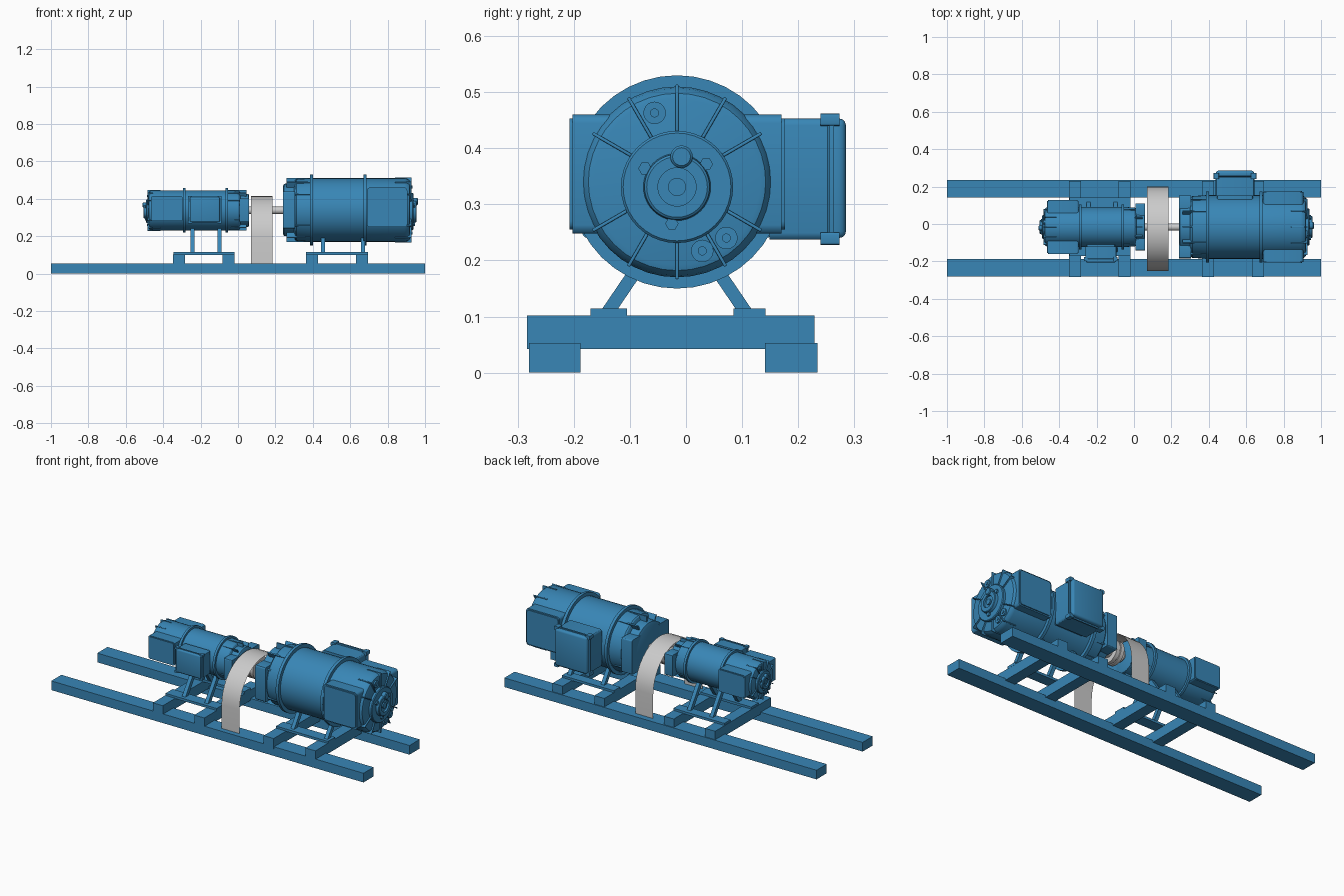
import bpy, bmesh
from math import sin, cos, pi, radians
from mathutils import Matrix, Vector

if "Cube" in bpy.data.objects:
    bpy.data.objects.remove(bpy.data.objects["Cube"])

blue = bpy.data.materials.new("blue_paint")
blue.diffuse_color = (0.04, 0.24, 0.47, 1)
blue.use_nodes = True
blue.node_tree.nodes["Principled BSDF"].inputs["Base Color"].default_value = blue.diffuse_color
I = Matrix.Identity(4)


def finish(name, bm, M=I, mat=blue):
    bmesh.ops.transform(bm, matrix=M, verts=bm.verts)
    bmesh.ops.recalc_face_normals(bm, faces=bm.faces)
    me = bpy.data.meshes.new(name)
    bm.to_mesh(me)
    bm.free()
    for p in me.polygons:
        p.use_smooth = True
    me.set_sharp_from_angle(angle=radians(30))
    if mat:
        me.materials.append(mat)
    ob = bpy.data.objects.new(name, me)
    bpy.context.collection.objects.link(ob)
    return ob


def box(bm, x, y, z, bevel=0, axis=None, M=I):
    """Box from (min, max) pairs; axis limits the bevel to edges along it."""
    size = [b - a for a, b in (x, y, z)]
    mid = [(a + b) / 2 for a, b in (x, y, z)]
    t = bmesh.new()
    bmesh.ops.create_cube(t, size=1, matrix=Matrix.Translation(mid) @ Matrix.Diagonal((*size, 1)))
    if bevel:
        es = [e for e in t.edges if axis is None
              or abs((e.verts[0].co - e.verts[1].co)[axis]) > 1e-5]
        bmesh.ops.bevel(t, geom=es, offset=bevel, segments=3, profile=0.5, affect='EDGES')
    bmesh.ops.transform(t, matrix=M, verts=t.verts)
    me = bpy.data.meshes.new("tmp")
    t.to_mesh(me)
    t.free()
    bm.from_mesh(me)
    bpy.data.meshes.remove(me)


def lathe(bm, prof, y=0, z=0, n=40):
    """Revolve (x, radius) points about an axis along x, capping both ends."""
    rings = [[bm.verts.new((px, y + r * cos(2 * pi * i / n), z + r * sin(2 * pi * i / n)))
              for i in range(n)] for px, r in prof]
    for a, b in zip(rings, rings[1:]):
        for i in range(n):
            j = (i + 1) % n
            bm.faces.new((a[i], a[j], b[j], b[i]))
    bm.faces.new(rings[0][::-1])
    bm.faces.new(rings[-1])


def rot_x(deg):
    return Matrix.Rotation(radians(deg), 4, 'X')


def motor(name, M, side):
    """Machine along local +x from its drive end; side = half width of vent covers."""
    # casing with two clamp rings
    bm = bmesh.new()
    lathe(bm, [(0, .125), (.006, .14), (.06, .142), (.066, .16), (.072, .165), (.145, .17),
               (.145, .19), (.162, .19), (.162, .17), (.43, .17), (.43, .19), (.447, .19),
               (.447, .17), (.65, .17), (.665, .167), (.677, .158), (.68, .148)])
    finish(name + "_casing", bm, M)

    # end hub, hexagon bolts and bosses
    bm = bmesh.new()
    hz = -.009
    lathe(bm, [(.67, .1), (.693, .1), (.697, .096), (.697, .06), (.712, .058),
               (.715, .054), (.715, .034), (.704, .034)], z=hz)
    lathe(bm, [(.70, .016), (.712, .016)], z=hz, n=20)
    lathe(bm, [(.69, .02), (.718, .02), (.722, .016)], .008, .045, 20)
    for a in (38, 150, 262):
        lathe(bm, [(.69, .012), (.706, .012)], .066 * cos(radians(a)), hz + .066 * sin(radians(a)), 6)
    for y, z in ((-.04, .123), (.088, -.1), (.045, -.123)):
        lathe(bm, [(.67, .02), (.688, .02), (.688, .008), (.692, .008)], y, z, 20)
    finish(name + "_end_hub", bm, M)

    # radial ribs at the far end, short fins at the drive end
    bm = bmesh.new()
    for a in range(0, 360, 30):
        if a % 180:
            box(bm, (.6, .688), (.09, .1735), (-.003, .003), .002, M=rot_x(a))
            box(bm, (.02, .147), (.12, .172), (-.004, .004), M=rot_x(a))
    finish(name + "_ribs", bm, M)

    # side vent covers
    bm = bmesh.new()
    for s in (0, 180):
        R = Matrix.Rotation(radians(s), 4, 'Z') if s == 0 else Matrix.Diagonal((1, -1, 1, 1))
        box(bm, (.45, .665), (.08, side - .006), (-.092, .12), .015, 1, R)
        box(bm, (.457, .658), (.08, side), (-.085, .113), .015, 1, R)
        box(bm, (.0, .065), (.08, side * .88), (-.1, .1), .01, 0, R)
    finish(name + "_vent_covers", bm, M)

    # terminal box: neck, body, gasket flange with corner lugs, lid
    bm = bmesh.new()
    box(bm, (.205, .395), (.1, .2), (-.09, .085), .01, 1)
    box(bm, (.195, .405), (.165, .268), (-.103, .113), .012, 1)
    box(bm, (.188, .412), (.272, .28), (-.108, .119), .012, 1)
    box(bm, (.198, .402), (.268, .301), (-.1, .113), .012)
    for x in (.2, .4):
        for z in (-.1, .112):
            box(bm, (x - .014, x + .014), (.256, .29), (z - .012, z + .01), .004, 1)
    finish(name + "_terminal_box", bm, M)


YC = -.016
motor("large_motor", Matrix.Translation((.24, YC, .34)), .192)
motor("small_motor", Matrix.Translation((.06, YC, .338)) @ Matrix.Rotation(pi, 4, 'Z')
      @ Matrix.Diagonal((.79, .63, .63, 1)), .228)

# base rails
for name, y in (("front_rail", (-.28, -.188)), ("back_rail", (.141, .234))):
    bm = bmesh.new()
    box(bm, (-1, 1), y, (0, .053))
    finish(name, bm)

# cross beams
for k, x in enumerate((-.315, -.05, .395, .662)):
    bm = bmesh.new()
    box(bm, (x - .032, x + .032), (-.283, .229), (.042, .102))
    finish("cross_beam_%d" % (k + 1), bm)

# foot plates and slanted legs
for name, px, legs, top in (("small", (-.345, -.018), (-.243, -.099), .27),
                            ("large", (.363, .695), (.4535, .668), .2)):
    bm = bmesh.new()
    for s in (-1, 1):
        yo = sorted((YC - .01 + s * .09, YC - .01 + s * .15)) if s < 0 else (.085, .142)
        yo = (-.17, -.105) if s < 0 else yo
        box(bm, px, yo, (.1, .114))
        yb, slope = (-.136 if s < 0 else .103), -s * .68
        shear = Matrix.Identity(4)
        shear[1][2] = slope
        shear[1][3] = yb - slope * .113
        for x in legs:
            box(bm, (x - .011, x + .011), (-.014, .014), (.11, top), M=shear)
    finish(name + "_motor_feet", bm)

# shaft and flanged coupling
bm = bmesh.new()
lathe(bm, [(.03, .02), (.27, .02)], YC, .338, 24)
lathe(bm, [(.075, .036), (.105, .036), (.105, .066), (.126, .066), (.126, .06), (.132, .06),
           (.132, .066), (.153, .066), (.153, .036), (.182, .036)], YC, .338, 32)
finish("shaft_coupling", bm, mat=None)

# thin arched coupling guard
bm = bmesh.new()
path = [(-.25, .053)] + [(-.025 - .225 * cos(pi * i / 20), .19 + .225 * sin(pi * i / 20))
                         for i in range(21)] + [(.2, .053)]
rows = [[bm.verts.new((x, y, z)) for x in (.07, .185)] for y, z in path]
for a, b in zip(rows, rows[1:]):
    bm.faces.new((a[0], b[0], b[1], a[1]))
finish("coupling_guard", bm, mat=None)
